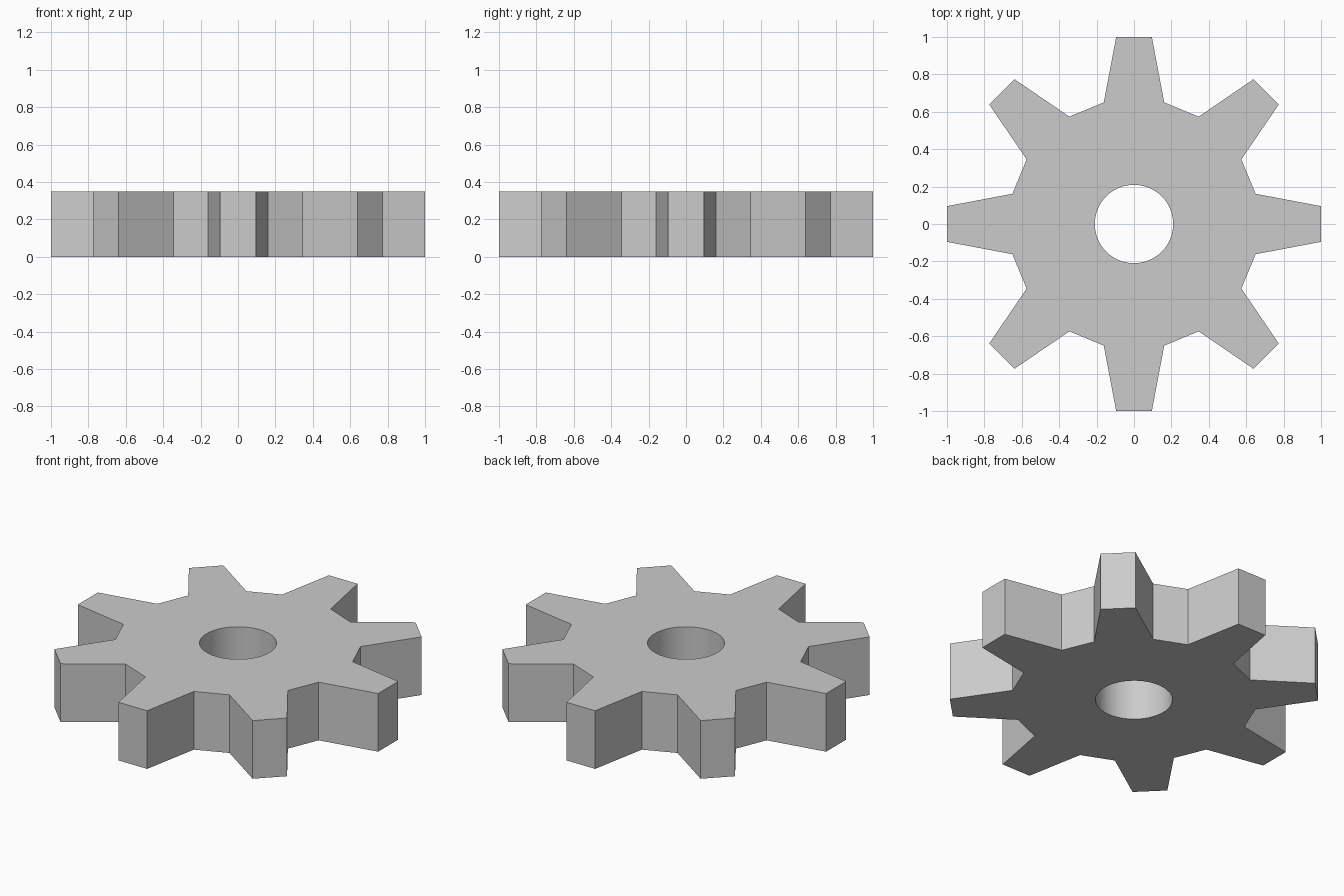
import bpy, bmesh
from math import sin, cos, radians, pi

if "Cube" in bpy.data.objects:
    bpy.data.objects.remove(bpy.data.objects["Cube"])

TEETH, THICK = 8, 0.35
BORE_R, BORE_SIDES = 0.21, 32
# one tooth: (radius, angle from tooth centre in degrees)
TOOTH = [(0.67, -13.95), (1.0045, -5.45), (1.0045, 5.45), (0.67, 13.95)]


def polar(r, a):
    return (r * cos(a), r * sin(a), 0)


def add_loop(bm, points):
    verts = [bm.verts.new(p) for p in points]
    return [bm.edges.new((v, verts[i - 1])) for i, v in enumerate(verts)]


bm = bmesh.new()
# toothed outline and round bore
edges = add_loop(bm, [polar(r, 2 * pi * t / TEETH + radians(a))
                      for t in range(TEETH) for r, a in TOOTH])
edges += add_loop(bm, [polar(BORE_R, 2 * pi * (i + 0.5) / BORE_SIDES)
                       for i in range(BORE_SIDES)])
bmesh.ops.triangle_fill(bm, edges=edges, use_beauty=True, normal=(0, 0, -1))

# extrude to full thickness, keeping the bottom cap
ext = bmesh.ops.extrude_face_region(bm, geom=bm.faces[:], use_keep_orig=True)
top = [g for g in ext["geom"] if isinstance(g, bmesh.types.BMVert)]
bmesh.ops.translate(bm, verts=top, vec=(0, 0, THICK))
bmesh.ops.recalc_face_normals(bm, faces=bm.faces[:])

mesh = bpy.data.meshes.new("gear_wheel")
bm.to_mesh(mesh)
bm.free()
gear = bpy.data.objects.new("gear_wheel", mesh)
bpy.context.collection.objects.link(gear)

# smooth bore, crisp teeth
bpy.context.view_layer.objects.active = gear
gear.select_set(True)
bpy.ops.object.shade_smooth_by_angle(angle=radians(30))
